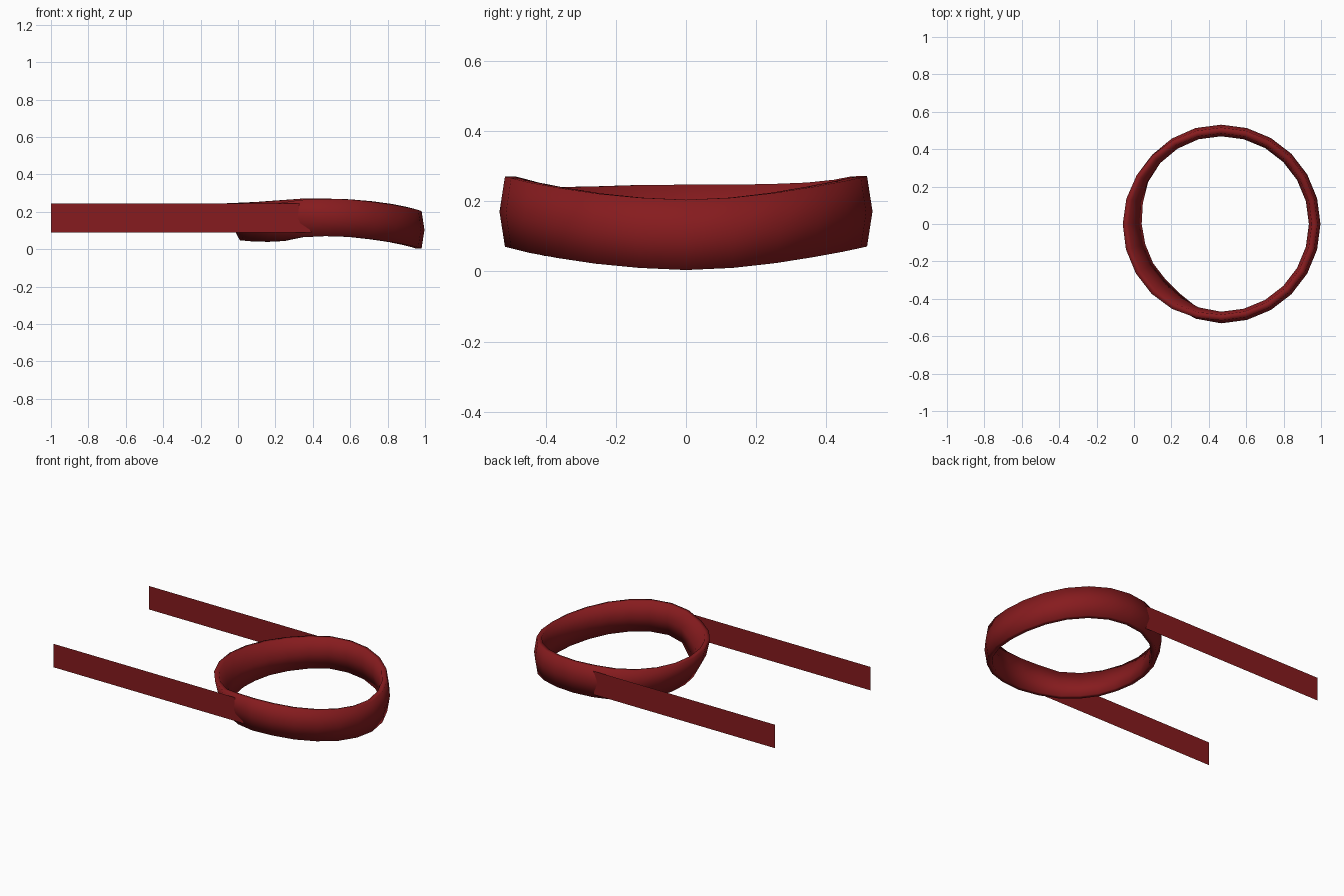
import bpy, bmesh
from math import sin, cos, radians

if "Cube" in bpy.data.objects:
    bpy.data.objects.remove(bpy.data.objects["Cube"])

red = bpy.data.materials.new("dark_red")
red.diffuse_color = (0.24, 0.011, 0.013, 1)
red.use_nodes = True
red.node_tree.nodes["Principled BSDF"].inputs["Base Color"].default_value = red.diffuse_color

CX, R, HALF = 0.466, 0.5, 0.1
# Band height and outward flare at every 15 degrees, starting at the +x end
HEIGHT = [.104, .11, .124, .141, .156, .167, .171, .17, .161, .153, .149, .147,
          .147, .146, .142, .14, .144, .164, .17, .166, .153, .138, .122, .11]
FLARE = [0, 0, 0, 0, 0, 0, 0, 0, .05, .12, .2, .3,
         .35, .38, .38, .38, .3, .1, 0, 0, 0, 0, 0, 0]
# Six-sided band section: radial offset, vertical offset
SECTION = [(.031, 0), (.0155, HALF), (-.0155, HALF),
           (-.031, 0), (-.0155, -HALF), (.0155, -HALF)]


def finish(bm, name, smooth):
    bmesh.ops.recalc_face_normals(bm, faces=bm.faces)
    for f in bm.faces:
        f.smooth = smooth
    mesh = bpy.data.meshes.new(name)
    bm.to_mesh(mesh)
    bm.free()
    mesh.materials.append(red)
    ob = bpy.data.objects.new(name, mesh)
    bpy.context.collection.objects.link(ob)
    return ob


# Looped band: hexagonal section swept around a wavy circle
bm = bmesh.new()
rings = []
for i, (zc, k) in enumerate(zip(HEIGHT, FLARE)):
    a = radians(15 * i)
    ring = []
    for dr, dz in SECTION:
        r = R - .07 * k + dr + k * dz
        ring.append(bm.verts.new((CX + r * cos(a), r * sin(a), zc + dz)))
    rings.append(ring)
for i, ring in enumerate(rings):
    nxt = rings[(i + 1) % len(rings)]
    for j in range(6):
        m = (j + 1) % 6
        bm.faces.new((ring[j], nxt[j], nxt[m], ring[m]))
finish(bm, "loop_band", True)

# Two flat straps trailing from the sides of the band
for side, y in (("front", -0.5), ("back", 0.5)):
    bm = bmesh.new()
    bm.faces.new([bm.verts.new((x, y, z)) for x, z in
                  ((-1, .09), (CX, .09), (CX, .245), (-1, .245))])
    finish(bm, side + "_strap", False)
